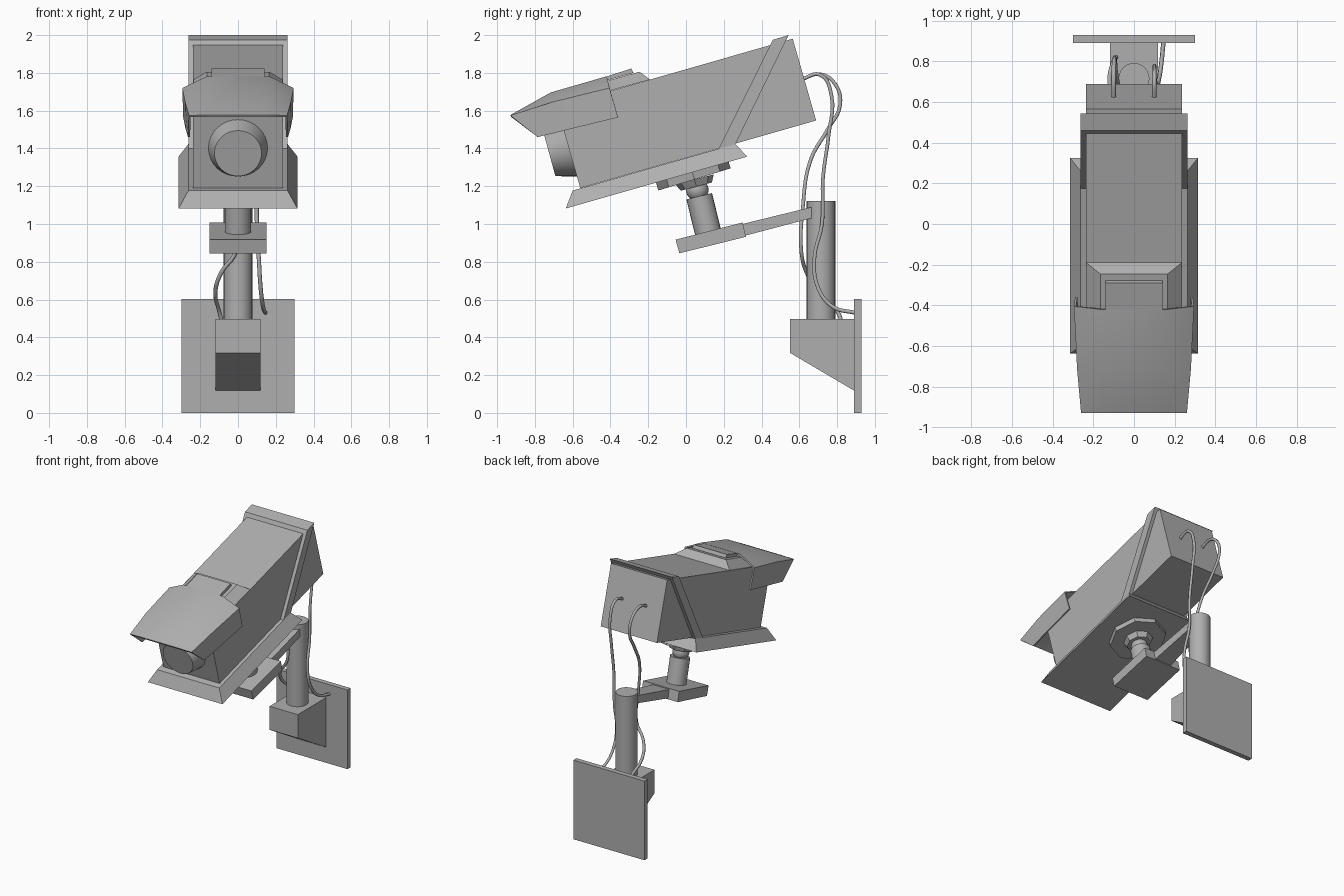
import bpy, bmesh, math
from mathutils import Vector

if "Cube" in bpy.data.objects:
    bpy.data.objects.remove(bpy.data.objects["Cube"])

grey = bpy.data.materials.new("dark_grey")
grey.diffuse_color = (0.43, 0.43, 0.43, 1)
grey.use_nodes = True
grey.node_tree.nodes["Principled BSDF"].inputs["Base Color"].default_value = grey.diffuse_color


def finish(name, bm):
    bmesh.ops.recalc_face_normals(bm, faces=bm.faces)
    me = bpy.data.meshes.new(name)
    bm.to_mesh(me)
    bm.free()
    me.materials.append(grey)
    ob = bpy.data.objects.new(name, me)
    bpy.context.collection.objects.link(ob)
    return ob


def smooth(ob):
    bpy.ops.object.select_all(action='DESELECT')
    ob.select_set(True)
    bpy.context.view_layer.objects.active = ob
    bpy.ops.object.shade_smooth_by_angle(angle=math.radians(35))


def block(name, pts):
    """Convex solid, symmetric in x, from (half width, y, z) corners."""
    bm = bmesh.new()
    for x, y, z in pts:
        for s in (-1, 1):
            bm.verts.new((s * x, y, z))
    bmesh.ops.convex_hull(bm, input=bm.verts[:])
    bmesh.ops.dissolve_limit(bm, angle_limit=0.03, verts=bm.verts[:], edges=bm.edges[:])
    return finish(name, bm)


def prism(name, hx, profile):
    return block(name, [(hx, y, z) for y, z in profile])


def rod(name, a, b, r0, r1, seg=24):
    """Cone or cylinder between two (y, z) points on the centre plane."""
    a, b = Vector((0, *a)), Vector((0, *b))
    bm = bmesh.new()
    bmesh.ops.create_cone(bm, cap_ends=True, segments=seg, radius1=r0, radius2=r1,
                          depth=(b - a).length)
    ob = finish(name, bm)
    ob.location = (a + b) / 2
    ob.rotation_euler = (b - a).to_track_quat('Z', 'Y').to_euler()
    if seg > 8:
        smooth(ob)
    return ob


def cable(name, pts):
    cu = bpy.data.curves.new(name, 'CURVE')
    cu.dimensions = '3D'
    cu.bevel_depth = 0.011
    cu.bevel_resolution = 1
    cu.resolution_u = 5
    cu.use_fill_caps = True
    cu.materials.append(grey)
    sp = cu.splines.new('BEZIER')
    sp.bezier_points.add(len(pts) - 1)
    for p, co in zip(sp.bezier_points, pts):
        p.co = co
        p.handle_left_type = p.handle_right_type = 'AUTO'
    bpy.context.collection.objects.link(bpy.data.objects.new(name, cu))


# Housing, tilted down towards the front, and its slanted seam collar
prism("housing", 0.237, [(-0.56, 1.19), (0.689, 1.548), (0.565, 1.981), (-0.684, 1.623)])
prism("seam_collar", 0.263, [(0.46, 1.975), (0.543, 2.0), (0.26, 1.419), (0.17, 1.392)])

# Flared tray under the housing
block("bottom_tray", [(0.315, -0.637, 1.082), (0.315, 0.325, 1.357),
                      (0.262, -0.6, 1.177), (0.262, 0.26, 1.424)])

# Visor mounting pad and tongue on the roof
block("visor_pad", [(0.235, -0.19, 1.765), (0.235, -0.46, 1.69),
                    (0.165, -0.246, 1.806), (0.165, -0.43, 1.755)])
prism("visor_tongue", 0.14, [(-0.42, 1.781), (-0.29, 1.823), (-0.278, 1.80), (-0.415, 1.762)])

# Folded sheet visor: rows run front to back, columns across half the section
rows = [[(0.265, -0.785, 1.46), (0.26, -0.93, 1.575), (0.15, -0.93, 1.577)],
        [(0.278, -0.60, 1.506), (0.28, -0.71, 1.645), (0.158, -0.717, 1.696)],
        [(0.29, -0.36, 1.564), (0.295, -0.405, 1.72), (0.165, -0.42, 1.782)]]
bm = bmesh.new()
grid = [[bm.verts.new((-x, y, z)) for x, y, z in r] +
        [bm.verts.new(p) for p in reversed(r)] for r in rows]
for r0, r1 in zip(grid, grid[1:]):
    for i in range(5):
        bm.faces.new((r0[i], r0[i + 1], r1[i + 1], r1[i]))
visor = finish("visor", bm)
if visor.data.polygons[2].normal.z < 0:
    visor.data.flip_normals()
mod = visor.modifiers.new("thickness", 'SOLIDIFY')
mod.thickness = 0.012
mod.offset = -1
bpy.context.view_layer.objects.active = visor
bpy.ops.object.modifier_apply(modifier=mod.name)
smooth(visor)

# Lens barrel
rod("lens", (-0.60, 1.408), (-0.7245, 1.374), 0.163, 0.125, 32)

# Swivel joint below the tray
rod("mount_disc", (0.03, 1.285), (0.045, 1.236), 0.2, 0.2, 8)
rod("mount_hub", (0.045, 1.236), (0.055, 1.198), 0.105, 0.085, 8)
bm = bmesh.new()
bmesh.ops.create_uvsphere(bm, u_segments=16, v_segments=10, radius=0.06)
ball = finish("swivel_ball", bm)
ball.location = (0, 0.06, 1.18)
smooth(ball)
rod("swivel_stem", (0.07, 1.147), (0.118, 0.95), 0.07, 0.07)

# Foot plate and tapered arm reaching the post
prism("foot_plate", 0.152, [(-0.055, 0.917), (0.3, 1.008), (0.317, 0.932), (-0.035, 0.845)])
block("arm", [(0.07, 0.298, 1.0), (0.07, 0.312, 0.938),
              (0.055, 0.70, 1.098), (0.055, 0.70, 1.04)])

# Post, bracket and wall plate
rod("post", (0.715, 0.48), (0.715, 1.122), 0.076, 0.076)
prism("bracket", 0.119, [(0.55, 0.497), (0.895, 0.497), (0.895, 0.115), (0.55, 0.318)])
prism("wall_plate", 0.3, [(0.89, 0), (0.928, 0), (0.928, 0.603), (0.89, 0.603)])

# Two cables from the rear of the housing to the bracket and wall plate
cable("left_cable", [(-0.1, 0.61, 1.765), (-0.1, 0.71, 1.793), (-0.098, 0.79, 1.74),
                     (-0.095, 0.816, 1.63), (-0.09, 0.75, 1.50), (-0.07, 0.66, 1.34),
                     (-0.03, 0.618, 1.08), (-0.01, 0.61, 0.86), (-0.09, 0.64, 0.74),
                     (-0.12, 0.70, 0.64), (-0.10, 0.80, 0.54), (-0.085, 0.825, 0.48)])
cable("right_cable", [(0.1, 0.61, 1.765), (0.1, 0.71, 1.79), (0.1, 0.77, 1.68),
                      (0.1, 0.755, 1.47), (0.1, 0.725, 1.24), (0.1, 0.72, 1.0),
                      (0.11, 0.68, 0.82), (0.12, 0.70, 0.66), (0.133, 0.78, 0.56),
                      (0.145, 0.895, 0.53)])
